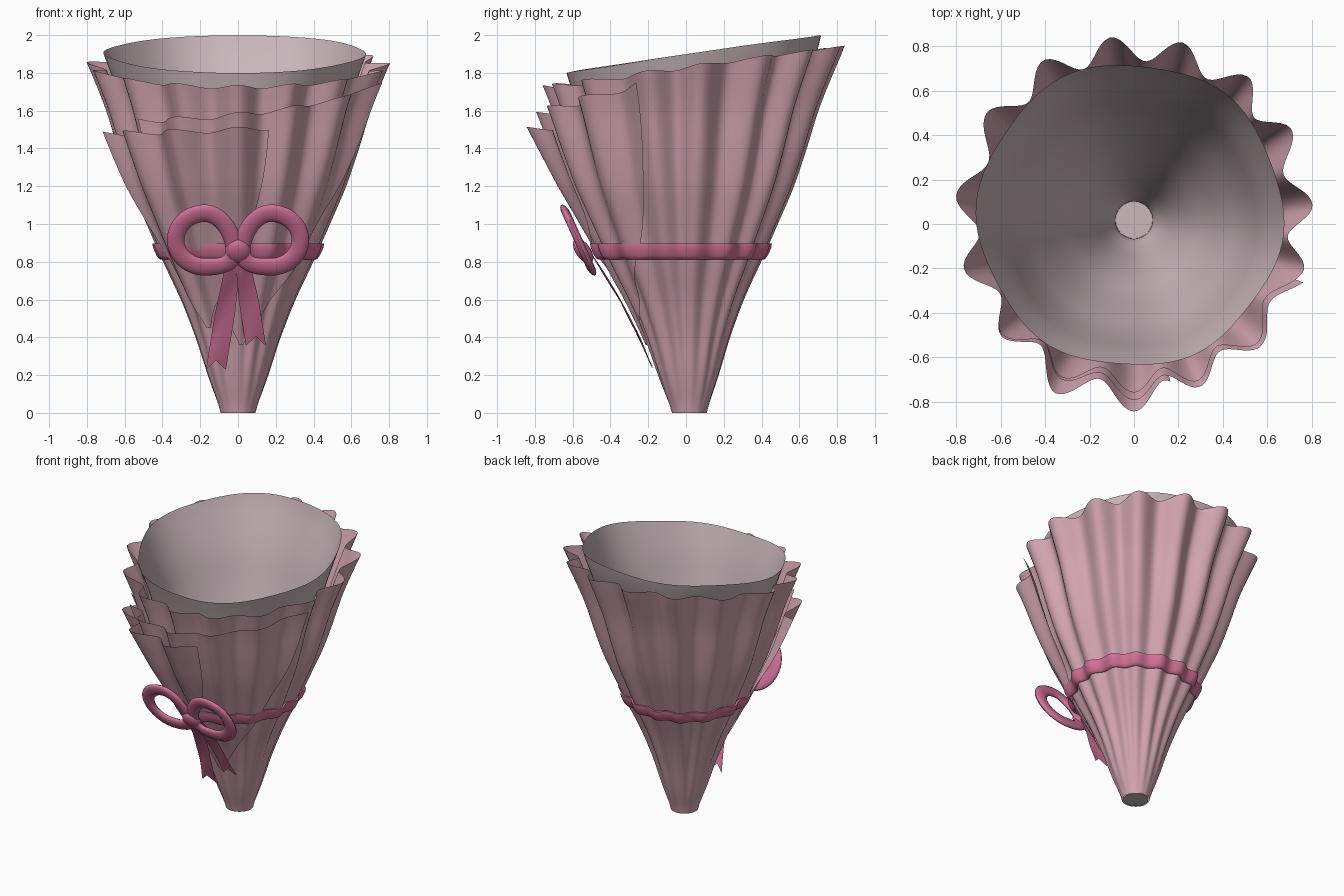
import bpy, bmesh, math
from math import sin, cos, pi, radians, degrees

cube = bpy.data.objects.get("Cube")
if cube:
    bpy.data.objects.remove(cube, do_unlink=True)


def material(name, rgb):
    m = bpy.data.materials.new(name)
    m.use_nodes = True
    m.diffuse_color = (*rgb, 1)
    bsdf = next(n for n in m.node_tree.nodes if n.type == 'BSDF_PRINCIPLED')
    bsdf.inputs["Base Color"].default_value = (*rgb, 1)
    return m


PAPER = material("dusty pink paper", (0.66, 0.38, 0.45))
TISSUE = material("pale grey pink tissue", (0.60, 0.48, 0.51))
RIBBON = material("rose ribbon", (0.65, 0.17, 0.32))


def interp(x, pts):
    for (a, p), (b, q) in zip(pts, pts[1:]):
        if x <= b:
            return p + (q - p) * (x - a) / (b - a)
    return pts[-1][1]


def surface(name, f, nu, nv, mat, loop_u=False, loop_v=False, cap=False):
    """Smooth sheet from f(u, v), both running 0..1."""
    bm = bmesh.new()
    cu, cv = nu + (not loop_u), nv + (not loop_v)
    rows = [[bm.verts.new(f(i / nu, j / nv)) for i in range(cu)] for j in range(cv)]
    for j in range(nv):
        a, b = rows[j], rows[(j + 1) % cv]
        for i in range(nu):
            k = (i + 1) % cu
            bm.faces.new((a[i], a[k], b[k], b[i]))
    if cap:
        bm.faces.new(rows[0][::-1])
    me = bpy.data.meshes.new(name)
    bm.to_mesh(me)
    bm.free()
    me.materials.append(mat)
    ob = bpy.data.objects.new(name, me)
    bpy.context.collection.objects.link(ob)
    bpy.ops.object.select_all(action='DESELECT')
    ob.select_set(True)
    bpy.context.view_layer.objects.active = ob
    bpy.ops.object.shade_smooth_by_angle(angle=radians(50))
    return ob


# Flared cone outline at the pleat tips, and the compass angles of those tips
OUTLINE = [(0, .085), (.1, .126), (.2, .162), (.4, .226), (.6, .305), (.8, .402), (1, .49),
           (1.2, .578), (1.4, .645), (1.6, .705), (1.75, .765), (1.95, .852), (2.05, .88)]
TIPS = [-15, 6, 31, 52, 75, 97, 119, 143, 171, 195, 220, 245, 270, 292, 316, 345]


def tip_radius(z):
    return sum(interp(max(0, z + d), OUTLINE) for d in (-.06, -.03, 0, .03, .06)) / 5


def pleat(th):
    """0 on a pleat tip, 1 in the valley."""
    a = (degrees(th) + 15) % 360 - 15
    phase = interp(a, [(t, i) for i, t in enumerate(TIPS)])
    return .5 - .5 * cos(2 * pi * phase)


def depth(z):
    return .1 * (z / 1.85) ** 1.3


def polar(r, th, z):
    # the foot sits slightly behind the mouth
    return (r * cos(th), r * sin(th) + .018 * max(0, 1 - z / .7), z)


# Main pleated wrap with a rim that rises to the back
def wrap(u, v):
    th = 2 * pi * u
    z = v * (1.83 + .105 * sin(th) + .02 * (.5 - pleat(th)))
    return polar(tip_radius(z) - depth(z) * pleat(th), th, z)


surface("outer_wrap", wrap, 240, 44, PAPER, loop_u=True)


# Smooth inner liner, closed at the base
def liner(u, v):
    th = 2 * pi * u
    z = .002 + v * (1.897 + .1 * sin(th))
    r = max(.083, tip_radius(z) - depth(z) - .02 - .021 * v)
    wobble = .016 * cos(6 * th + .6) - .024 * cos(th) + .012 * sin(th)
    return polar(r * (1 + v * wobble), th, z)


surface("inner_liner", liner, 96, 40, TISSUE, loop_u=True, cap=True)


# Overlapping front sheets that taper down to a point
def front_sheet(name, top, bottom, z_low, z_left, z_right, lift, flare, spread):
    def f(u, v):
        k = 1 - (1 - v) ** 3
        lo = bottom[0] + (top[0] - bottom[0]) * k
        hi = bottom[1] + (top[1] - bottom[1]) * k
        th = radians(lo + (hi - lo) * u)
        rim = z_left + (z_right - z_left) * u * u + .025 * (.5 - pleat(th))
        z = z_low + (rim - z_low) * v
        rise = interp(u, spread)
        curl = flare * v ** 3 * rise
        r = tip_radius(z) + .01 + lift * v * rise + curl
        return polar(r - (depth(z) + curl) * pleat(th), th, z)
    surface(name, f, 90, 36, PAPER)


front_sheet("middle_front_sheet", (224, 341), (272, 277), .36, 1.55, 1.74, .045, .005,
            [(0, 1.1), (.4, 1.6), (.8, .9), (1, 1)])
front_sheet("top_front_sheet", (198, 283), (228, 233), .45, 1.48, 1.51, .11, .045,
            [(0, .55), (.3, .65), (.55, 1), (1, 1)])


# Ribbon band following the pleats and the slope of the cone
def band(u, v):
    th, a = 2 * pi * u, 2 * pi * v
    front = max(0, -sin(th)) ** 3
    bulge = max(abs(cos(a)), abs(sin(a))) ** .6
    z = .855 + .043 * sin(a) / bulge
    r = tip_radius(z) + .006 + .05 * front - .8 * depth(z) * pleat(th)
    return polar(r + .014 * cos(a) / bulge, th, z)


surface("ribbon_band", band, 180, 12, RIBBON, loop_u=True, loop_v=True)


def lean(z):
    return -.55 - .45 * (z - .87)


# Bow loops, tails and knot
def bow_loop(side):
    def f(u, v):
        a, b = 2 * pi * u, 2 * pi * v
        w = .046 * cos(b)
        pinch = .05 * max(0, cos(a)) ** 2
        x = .175 - (.155 + w) * cos(a)
        z = .915 + (.142 + w) * sin(a) - pinch
        return (side * x, lean(z) - .024 * sin(b), z)
    return f


def tail(x0, x1, z_end):
    def f(u, v):
        w = .036 + .017 * min(1, 2 * v)
        notch = .05 * (1 - abs(2 * u - 1)) * v
        z = .83 - v * (.83 - z_end) + notch
        x = x0 + (x1 - x0) * v + w * (2 * u - 1)
        y = -(tip_radius(z) + .002 + .125 * (z - .25) + .006 * sin(7 * v + 3 * u))
        return (x, y, z)
    return f


for word, side in (("left", 1), ("right", -1)):
    surface("bow_loop_" + word, bow_loop(side), 56, 14, RIBBON, True, True)
surface("bow_tail_left", tail(.02, .095, .355), 6, 20, RIBBON)
surface("bow_tail_right", tail(-.02, -.117, .228), 6, 20, RIBBON)


def knot(u, v):
    a, b = 2 * pi * u, pi * (.01 + .98 * v)
    z = .857 - .066 * cos(b)
    return (.068 * sin(b) * cos(a), lean(z) + .045 * sin(b) * sin(a), z)


surface("bow_knot", knot, 24, 14, RIBBON, loop_u=True)
